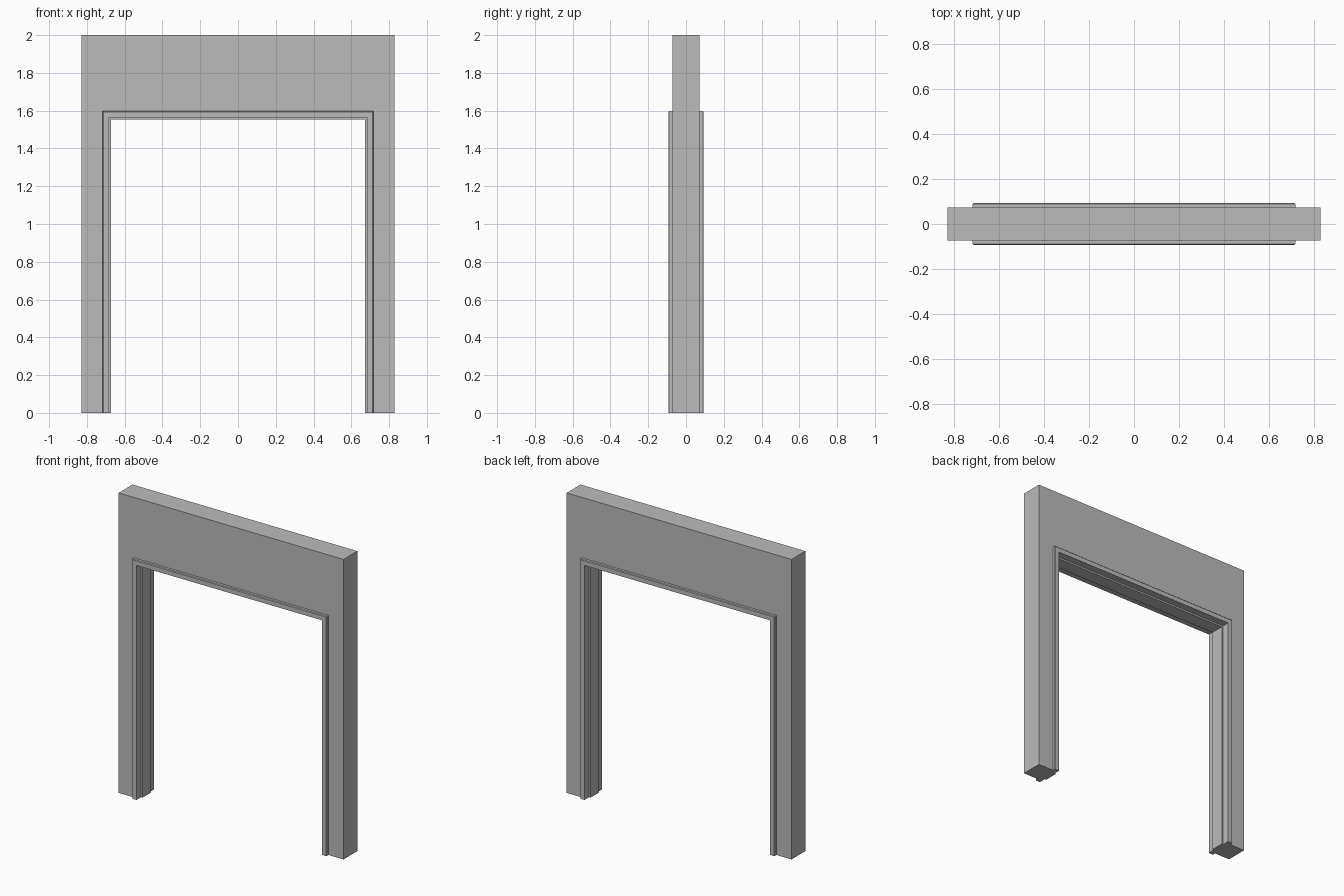
import bpy, bmesh

# Remove the default object
cube = bpy.data.objects.get("Cube")
if cube:
    bpy.data.objects.remove(cube, do_unlink=True)

HALF_W, HEAD = 0.672, 1.552          # clear opening
WALL_X, WALL_Z, WALL_Y = 0.829, 2.0, 0.0725
TRIM_Y, TRIM_D, CHAMFER = 0.093, 0.045, 0.004
STOP_Y, REBATE_D, GROOVE_D = 0.045, 0.011, 0.025

grey = bpy.data.materials.new("plain_grey")
grey.use_nodes = True
grey.diffuse_color = (0.5, 0.5, 0.5, 1)
grey.node_tree.nodes["Principled BSDF"].inputs["Base Color"].default_value = grey.diffuse_color


def sweep_portal(name, stations):
    """Skin a closed section whose copies sit at the feet and head corners."""
    bm = bmesh.new()
    rings = [[bm.verts.new(p) for p in ring] for ring in stations]
    n = len(rings[0])
    for a, b in zip(rings, rings[1:]):
        for i in range(n):
            j = (i + 1) % n
            bm.faces.new((a[i], a[j], b[j], b[i]))
    bm.faces.new(rings[0])
    bm.faces.new(rings[-1][::-1])
    bmesh.ops.recalc_face_normals(bm, faces=bm.faces)
    mesh = bpy.data.meshes.new(name)
    bm.to_mesh(mesh)
    bm.free()
    mesh.materials.append(grey)
    obj = bpy.data.objects.new(name, mesh)
    bpy.context.collection.objects.link(obj)
    return obj


def portal_stations(section):
    """Section points are (half width, y, head height); mitred at the corners."""
    return [[(side * x, y, z * up) for x, y, z in section]
            for side, up in ((-1, 0), (-1, 1), (1, 1), (1, 0))]


# Wall around the opening
inner = (HALF_W + GROOVE_D, HEAD + GROOVE_D)
outer = (WALL_X, WALL_Z)
wall_section = [(x, y, z) for (x, z), y in
                ((inner, -WALL_Y), (outer, -WALL_Y), (outer, WALL_Y), (inner, WALL_Y))]
sweep_portal("wall", portal_stations(wall_section))

# Wrap-around door frame with central stop: half section as (offset, y)
half = [(0, STOP_Y), (REBATE_D, STOP_Y), (REBATE_D, TRIM_Y),
        (TRIM_D - CHAMFER, TRIM_Y), (TRIM_D, TRIM_Y - CHAMFER),
        (TRIM_D, WALL_Y), (GROOVE_D, WALL_Y)]
profile = half + [(d, -y) for d, y in reversed(half)]
frame_section = [(HALF_W + d, y, HEAD + d) for d, y in profile]
sweep_portal("door_frame", portal_stations(frame_section))
